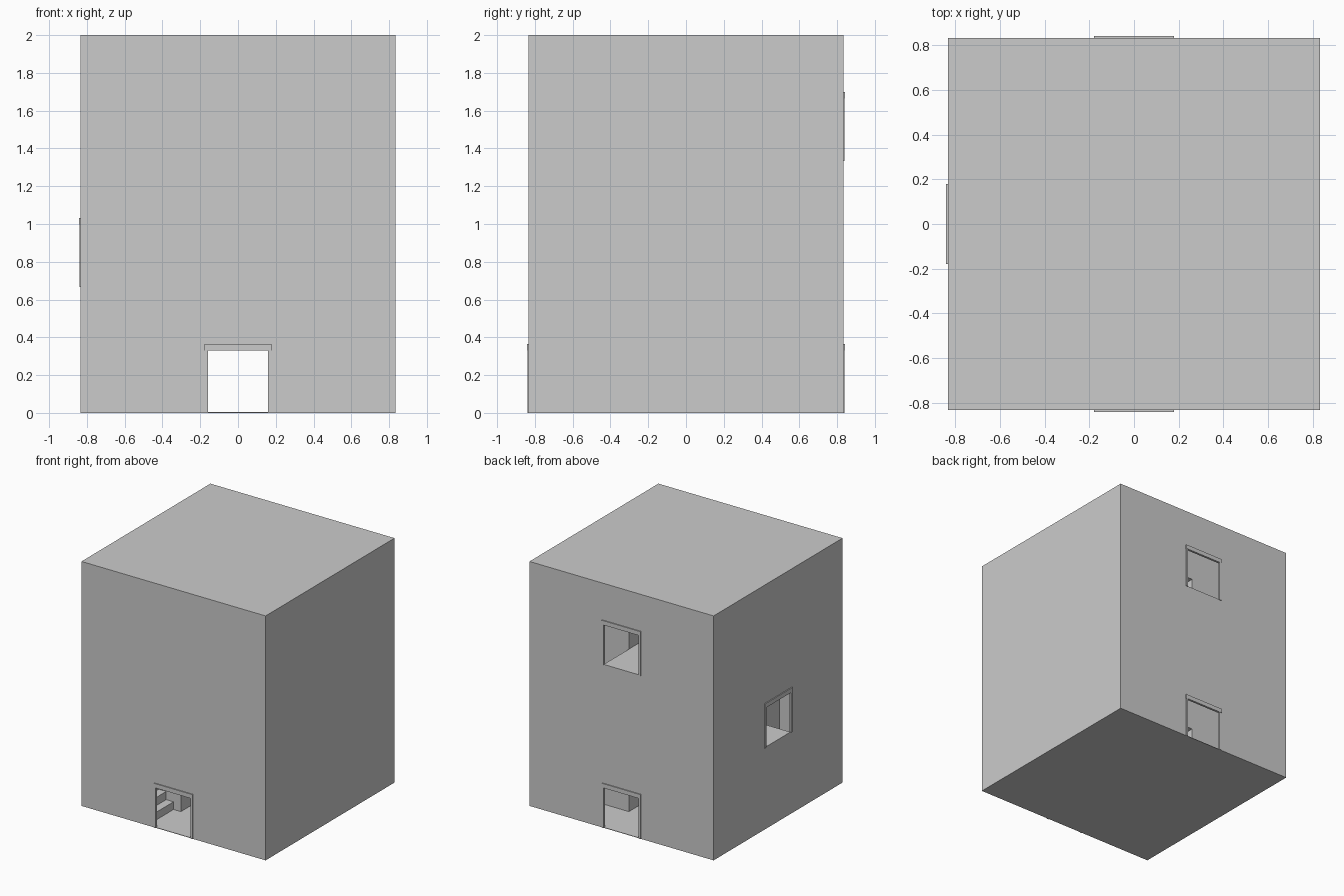
import bpy, bmesh
from mathutils import Matrix, Vector
from math import radians

if "Cube" in bpy.data.objects:
    bpy.data.objects.remove(bpy.data.objects["Cube"])

C = 1 / 3          # grid cell
H = 2.5 * C        # half width of tower
T = 0.01           # wall thickness
K = 0.5            # half width of core
R = H - T          # inner wall plane


def add_box(bm, lo, hi, quarter=0):
    """Box between two corners, turned clockwise by quarter turns about z."""
    lo, hi = Vector(lo), Vector(hi)
    m = (Matrix.Rotation(radians(-90 * quarter), 4, 'Z')
         @ Matrix.Translation((lo + hi) / 2)
         @ Matrix.Diagonal((*(hi - lo), 1)))
    bmesh.ops.create_cube(bm, size=1, matrix=m)


def boxes(name, items):
    bm = bmesh.new()
    for it in items:
        add_box(bm, *it)
    me = bpy.data.meshes.new(name)
    bm.to_mesh(me)
    bm.free()
    ob = bpy.data.objects.new(name, me)
    bpy.context.collection.objects.link(ob)
    return ob


def cut(ob, name, items):
    for i, it in enumerate(items):
        c = boxes(f"{name}_{i}", [it])
        c.hide_render = True
        c.hide_set(True)
        m = ob.modifiers.new(c.name, 'BOOLEAN')
        m.operation = 'DIFFERENCE'
        m.solver = 'EXACT'
        m.object = c


# doors: (quarter turns from the front, floor height)
DOORS = [(0, 0), (2, 0), (1, 2 * C), (2, 4 * C)]

# outer shell with hollow inside and door openings
shell = boxes("outer_walls", [((-H, -H, 0), (H, H, 2))])
cut(shell, "hollow_cutter", [((-R, -R, 0.004), (R, R, 2 - T))])
cut(shell, "door_cutter",
    [((-0.16, -H - 0.1, z + 0.004), (0.16, -R + 0.05, z + 0.335), q) for q, z in DOORS])

# door frames: two posts and a lintel
for n, (q, z) in enumerate(DOORS):
    f = H + 0.008
    posts = [((s * 0.167 - 0.009, -f + 0.002, z), (s * 0.167 + 0.009, -R, z + 0.33), q)
             for s in (-1, 1)]
    boxes(f"door_frame_{n}", posts + [((-0.178, -f, z + 0.33), (0.178, -R, z + 0.365), q)])

# central core with a passage on each storey
core = boxes("core", [((-K, -K, 0.004), (K, K, 2 - T))])
w = C / 2
cut(core, "passage_cutter", [
    ((-w, -K - 0.1, -0.1), (w, K + 0.1, C)),
    ((-w, -K - 0.1, 2 * C), (w, w, 3 * C), 1),
    ((-w, -K - 0.1, 4 * C), (w, w, 5 * C), 2)])

# stairs climb a quarter turn per storey: flight, corner landing, flight, door landing
N = 5
d = C / N
for q in range(2):
    z0 = q * 2 * C
    lower = [((-w - (i + 1) * d, -R, z0), (-w - i * d, -K, z0 + i * d), q)
             for i in range(1, N)]
    upper = [((-R, -K + i * d, z0 + C), (-K, -K + (i + 1) * d, z0 + C + i * d), q)
             for i in range(1, N)]
    boxes(f"lower_flight_{q}", lower)
    boxes(f"upper_flight_{q}", upper)
    boxes(f"landings_{q}", [
        ((-R, -R, z0 + C - T), (-K, -K + d, z0 + C), q),
        ((-R, -w, z0 + 2 * C - T), (-K, w, z0 + 2 * C), q)])
